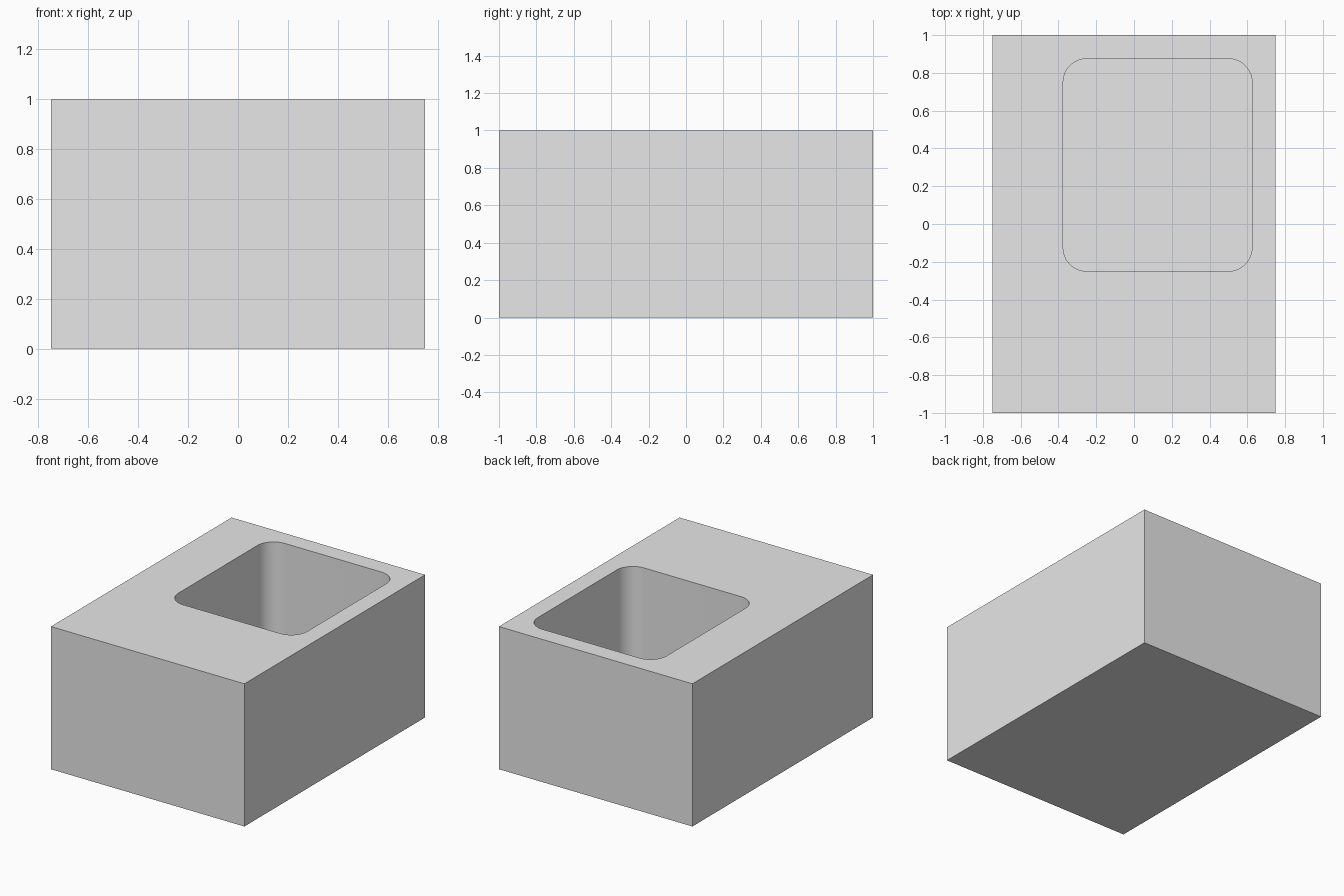
import bpy
import bmesh
from math import radians
from mathutils import Vector

cube = bpy.data.objects.get("Cube")
if cube:
    bpy.data.objects.remove(cube, do_unlink=True)

grey = bpy.data.materials.new("light_grey")
grey.use_nodes = True
colour = (0.8, 0.8, 0.8, 1)
grey.diffuse_color = colour
grey.node_tree.nodes["Principled BSDF"].inputs["Base Color"].default_value = colour


def box(name, low, high, corner_radius=0):
    """Box between two corners, with optionally rounded upright edges."""
    low, high = Vector(low), Vector(high)
    bm = bmesh.new()
    bmesh.ops.create_cube(bm, size=1)
    bmesh.ops.scale(bm, vec=high - low, verts=bm.verts)
    bmesh.ops.translate(bm, vec=(low + high) / 2, verts=bm.verts)
    if corner_radius:
        upright = [e for e in bm.edges
                   if abs(e.verts[0].co.z - e.verts[1].co.z) > 0.1]
        bmesh.ops.bevel(bm, geom=upright, offset=corner_radius, segments=12,
                        profile=0.5, affect='EDGES')
    mesh = bpy.data.meshes.new(name)
    bm.to_mesh(mesh)
    bm.free()
    mesh.materials.append(grey)
    obj = bpy.data.objects.new(name, mesh)
    bpy.context.collection.objects.link(obj)
    return obj


# Solid block
block = box("block", (-0.75, -1, 0), (0.75, 1, 1))

# Rounded pocket, open at the top, with a floor as thick as the thin walls
pocket = box("pocket_cutter", (-0.375, -0.25, 0.125), (0.625, 0.875, 1.2), 0.125)
pocket.hide_render = True
pocket.hide_viewport = True

cut = block.modifiers.new("pocket", 'BOOLEAN')
cut.operation = 'DIFFERENCE'
cut.solver = 'EXACT'
cut.object = pocket

# Apply the cut, then smooth only the rounded corners
bpy.context.view_layer.objects.active = block
block.select_set(True)
bpy.ops.object.modifier_apply(modifier=cut.name)
bpy.data.objects.remove(pocket, do_unlink=True)
bpy.ops.object.shade_smooth_by_angle(angle=radians(30))
